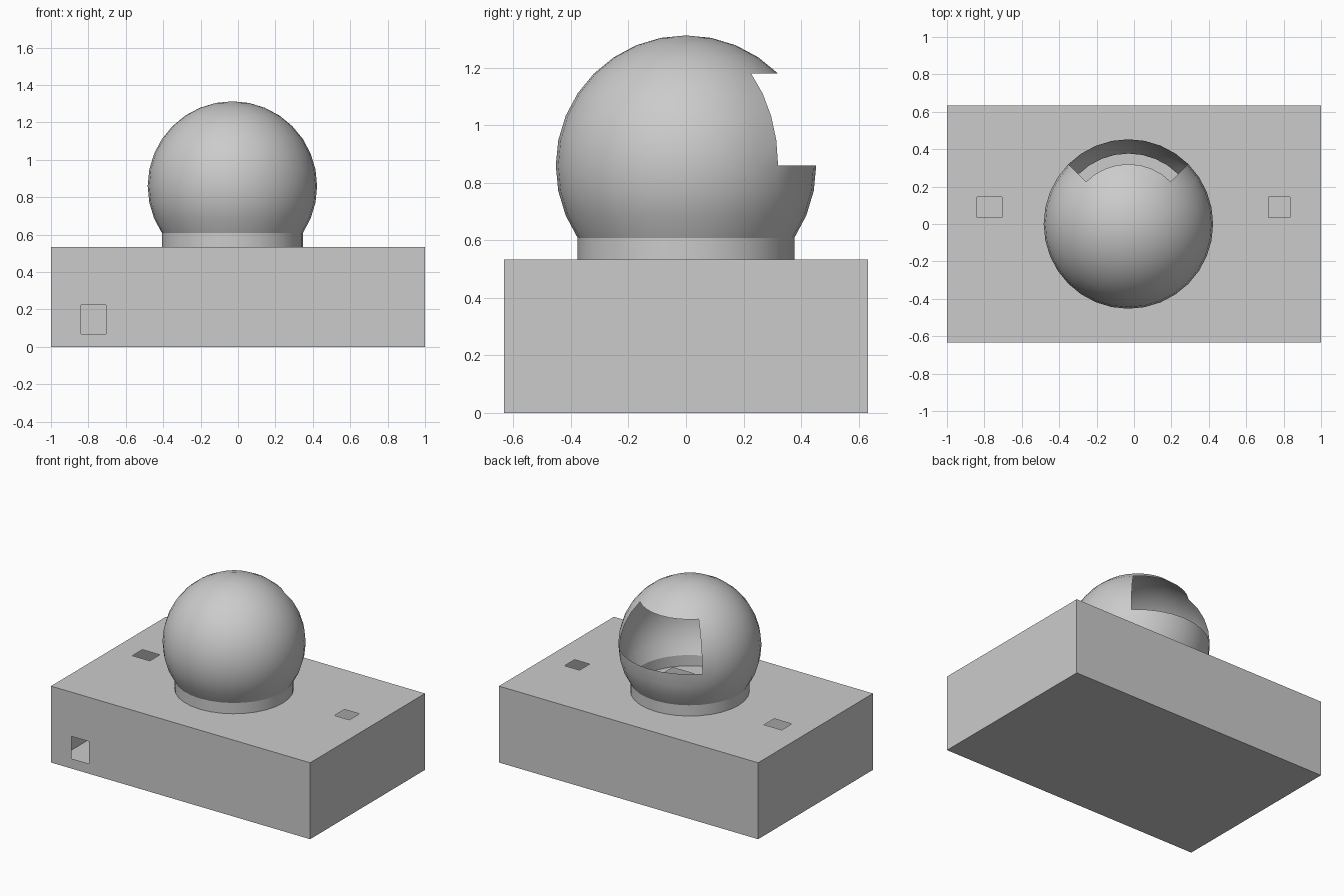
import bpy, bmesh
from math import sin, cos, pi, radians
from mathutils import Vector, Matrix

if "Cube" in bpy.data.objects:
    bpy.data.objects.remove(bpy.data.objects["Cube"])

grey = bpy.data.materials.new("plain_grey")
grey.use_nodes = True
grey.diffuse_color = (0.6, 0.6, 0.6, 1)
grey.node_tree.nodes["Principled BSDF"].inputs["Base Color"].default_value = (0.6, 0.6, 0.6, 1)

HALF_DEPTH, HEIGHT = 0.633, 0.533
RADIUS, CENTRE_X, CENTRE_Z = 0.453, -0.03, 0.86
SEGMENTS = 32
STEP = 2 * pi / SEGMENTS


def finish(name, bm, smooth=False):
    mesh = bpy.data.meshes.new(name)
    bm.to_mesh(mesh)
    bm.free()
    mesh.materials.append(grey)
    obj = bpy.data.objects.new(name, mesh)
    bpy.context.collection.objects.link(obj)
    if smooth:
        bpy.ops.object.select_all(action="DESELECT")
        obj.select_set(True)
        bpy.context.view_layer.objects.active = obj
        bpy.ops.object.shade_smooth_by_angle(angle=radians(30))
    return obj


def panel(name, bounds, holes, place):
    """Thin flat panel with rectangular holes, each (u0, u1, v0, v1)."""
    us = sorted({u for r in [bounds] + holes for u in r[:2]})
    vs = sorted({v for r in [bounds] + holes for v in r[2:]})
    bm = bmesh.new()
    grid = [[bm.verts.new(place(u, v)) for v in vs] for u in us]
    for i in range(len(us) - 1):
        for j in range(len(vs) - 1):
            u, v = (us[i] + us[i + 1]) / 2, (vs[j] + vs[j + 1]) / 2
            if not any(a < u < b and c < v < d for a, b, c, d in holes):
                bm.faces.new((grid[i][j], grid[i + 1][j], grid[i + 1][j + 1], grid[i][j + 1]))
    loose = [v for v in bm.verts if not v.link_faces]
    bmesh.ops.delete(bm, geom=loose, context="VERTS")
    return finish(name, bm)


def lathe(name, profile, keep=lambda centre: True):
    """Thin turned shell around the dome axis; keep() filters the faces."""
    bm = bmesh.new()
    rings = [[bm.verts.new((r * cos(k * STEP), r * sin(k * STEP), z))
              for k in range(SEGMENTS)] for r, z in profile]
    for low, high in zip(rings, rings[1:]):
        for k in range(SEGMENTS):
            n = (k + 1) % SEGMENTS
            bm.faces.new((low[k], low[n], high[n], high[k]))
    cut = [f for f in bm.faces if not keep(f.calc_center_median())]
    bmesh.ops.delete(bm, geom=cut, context="FACES")
    bmesh.ops.remove_doubles(bm, verts=bm.verts, dist=0.0005)
    bmesh.ops.translate(bm, verts=bm.verts, vec=(CENTRE_X, 0, 0))
    return finish(name, bm, smooth=True)


# Hollow base: floor, back and sides
bm = bmesh.new()
bmesh.ops.create_cube(bm, size=1, matrix=Matrix.Translation((0, 0, HEIGHT / 2))
                      @ Matrix.Diagonal((2, 2 * HALF_DEPTH, HEIGHT, 1)))
bm.normal_update()
opened = [f for f in bm.faces if f.normal.z > 0.5 or f.normal.y < -0.5]
bmesh.ops.delete(bm, geom=opened, context="FACES")
finish("base_shell", bm)

# Lid with two small holes and an opening under the dome
panel("base_lid", (-1, 1, -HALF_DEPTH, HALF_DEPTH),
      [(-0.84, -0.705, 0.035, 0.145), (0.72, 0.835, 0.035, 0.145),
       (-0.32, 0.26, -0.225, 0.225)],
      lambda u, v: (u, v, HEIGHT))

# Front wall with a cable hole
panel("base_front", (-1, 1, 0, HEIGHT), [(-0.84, -0.705, 0.07, 0.225)],
      lambda u, v: (u, -HALF_DEPTH, v))


# Dome shell with a window at the back, above its equator
def outside_window(c):
    in_band = CENTRE_Z < c.z < CENTRE_Z + RADIUS * sin(pi / 4)
    return not (in_band and c.y > abs(c.x))


arc = [(RADIUS * cos(i * STEP), CENTRE_Z + RADIUS * sin(i * STEP))
       for i in range(-3, SEGMENTS // 4 + 1)]
lathe("dome", arc, outside_window)

# Neck between the base and the dome
lathe("neck", [(arc[0][0], HEIGHT), arc[0]])
